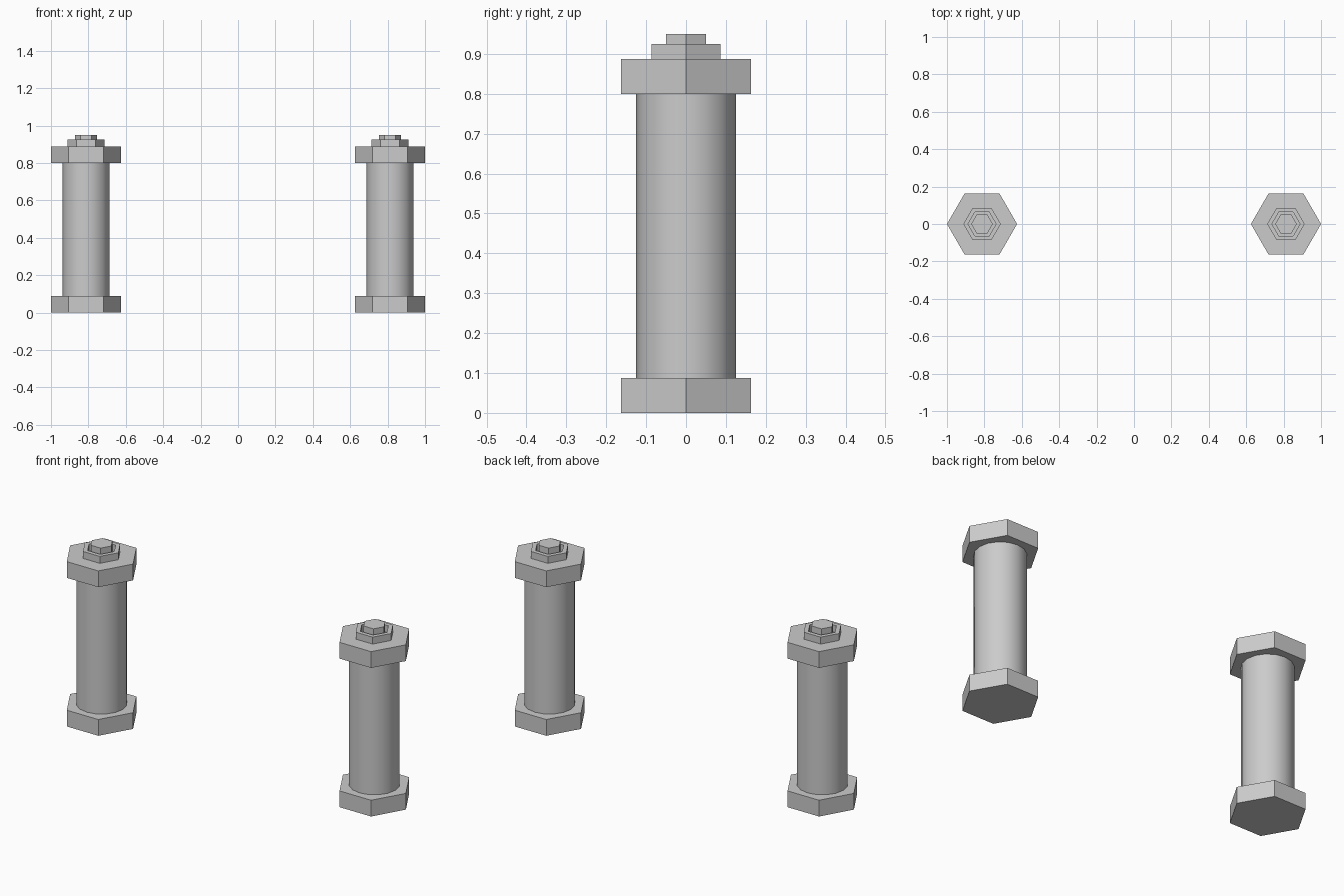
import bpy, bmesh, math

if "Cube" in bpy.data.objects:
    bpy.data.objects.remove(bpy.data.objects["Cube"])

def ring(r, n, z, x):
    return [(x + r * math.cos(2 * math.pi * i / n), r * math.sin(2 * math.pi * i / n), z) for i in range(n)]

def prism(name, x, r, n, z0, z1, hole=None, smooth=False):
    bm = bmesh.new()
    def loop(rad, z):
        return [bm.verts.new(c) for c in ring(rad, n, z, x)]
    lo, hi = loop(r, z0), loop(r, z1)
    if hole:
        ilo, ihi = loop(hole, z0), loop(hole, z1)
    else:
        bm.faces.new(lo[::-1])
        bm.faces.new(hi)
    for i in range(n):
        j = (i + 1) % n
        bm.faces.new((lo[i], lo[j], hi[j], hi[i]))
        if hole:
            bm.faces.new((hi[i], hi[j], ihi[j], ihi[i]))
            bm.faces.new((ilo[j], ilo[i], ihi[i], ihi[j]))
            bm.faces.new((lo[j], lo[i], ilo[i], ilo[j]))
    mesh = bpy.data.meshes.new(name)
    bm.to_mesh(mesh)
    bm.free()
    ob = bpy.data.objects.new(name, mesh)
    bpy.context.collection.objects.link(ob)
    if smooth:
        bpy.ops.object.select_all(action='DESELECT')
        ob.select_set(True)
        bpy.context.view_layer.objects.active = ob
        bpy.ops.object.shade_smooth_by_angle(angle=math.radians(30))
    return ob

# Two identical posts
for side, x in (("left", -0.8125), ("right", 0.8125)):
    prism(side + "_base_plate", x, 0.1875, 6, 0.0, 0.0875)
    prism(side + "_column", x, 0.125, 16, 0.0875, 0.80, smooth=True)
    prism(side + "_top_plate", x, 0.1875, 6, 0.80, 0.8875)
    # hollow nut around the bolt end
    prism(side + "_nut", x, 0.1, 6, 0.8875, 0.925, hole=0.075)
    prism(side + "_bolt", x, 0.0577, 6, 0.8875, 0.95)
